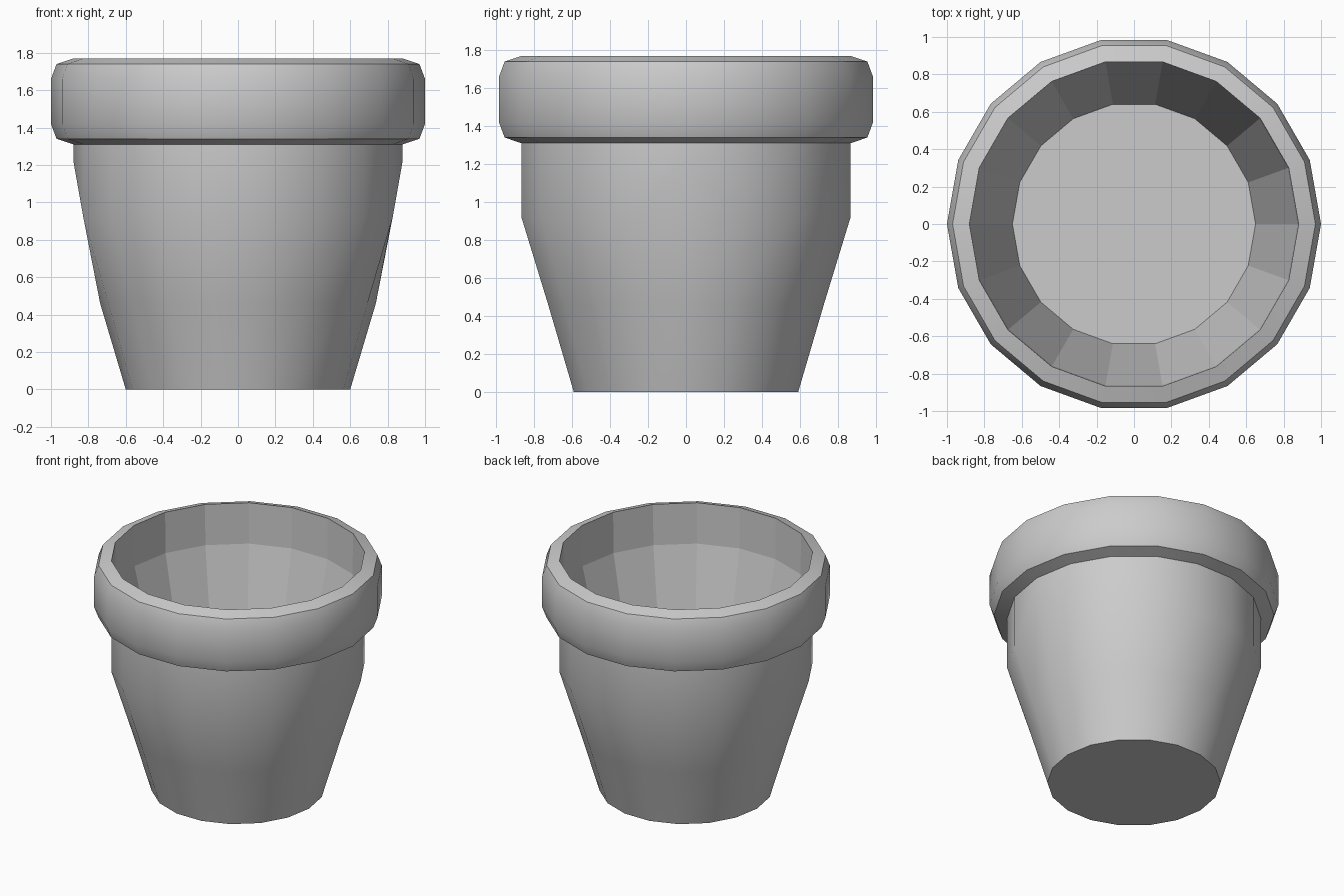
import bpy, math

if "Cube" in bpy.data.objects:
    bpy.data.objects.remove(bpy.data.objects["Cube"])

SIDES = 18


def lathe(name, profile, cap_first=False, cap_last=False, lift=None):
    """Revolve (radius, z) points; lift = {(ring, side): z} moves single points."""
    lift = lift or {}
    verts, faces = [], []
    for i, (r, z) in enumerate(profile):
        for j in range(SIDES):
            a = 2 * math.pi * j / SIDES
            verts.append((r * math.cos(a), r * math.sin(a), lift.get((i, j), z)))
    for i in range(len(profile) - 1):
        for j in range(SIDES):
            k = (j + 1) % SIDES
            faces.append((i * SIDES + j, i * SIDES + k,
                          (i + 1) * SIDES + k, (i + 1) * SIDES + j))
    if cap_first:
        faces.append(tuple(reversed(range(SIDES))))
    if cap_last:
        start = (len(profile) - 1) * SIDES
        faces.append(tuple(range(start, start + SIDES)))
    mesh = bpy.data.meshes.new(name)
    mesh.from_pydata(verts, [], faces)
    obj = bpy.data.objects.new(name, mesh)
    bpy.context.collection.objects.link(obj)
    return obj


def smooth(obj, degrees):
    bpy.ops.object.select_all(action='DESELECT')
    obj.select_set(True)
    bpy.context.view_layer.objects.active = obj
    bpy.ops.object.shade_smooth_by_angle(angle=math.radians(degrees))


# Tapered outer body; its shoulder sits higher at the two side points
body = lathe("pot_body",
             [(0.60, 0), (0.737, 0.46), (0.88, 0.92), (0.88, 1.31)],
             cap_first=True, lift={(2, 0): 1.22, (2, SIDES // 2): 1.22})
smooth(body, 35)

# Thick rounded collar
rim = lathe("pot_rim",
            [(0.88, 1.31), (0.97, 1.34), (1.00, 1.42), (1.00, 1.66),
             (0.97, 1.74), (0.88, 1.77)])
smooth(rim, 35)

# Faceted inside wall and floor
lathe("pot_inside", [(0.88, 1.77), (0.875, 1.46), (0.65, 0.50)], cap_last=True)
